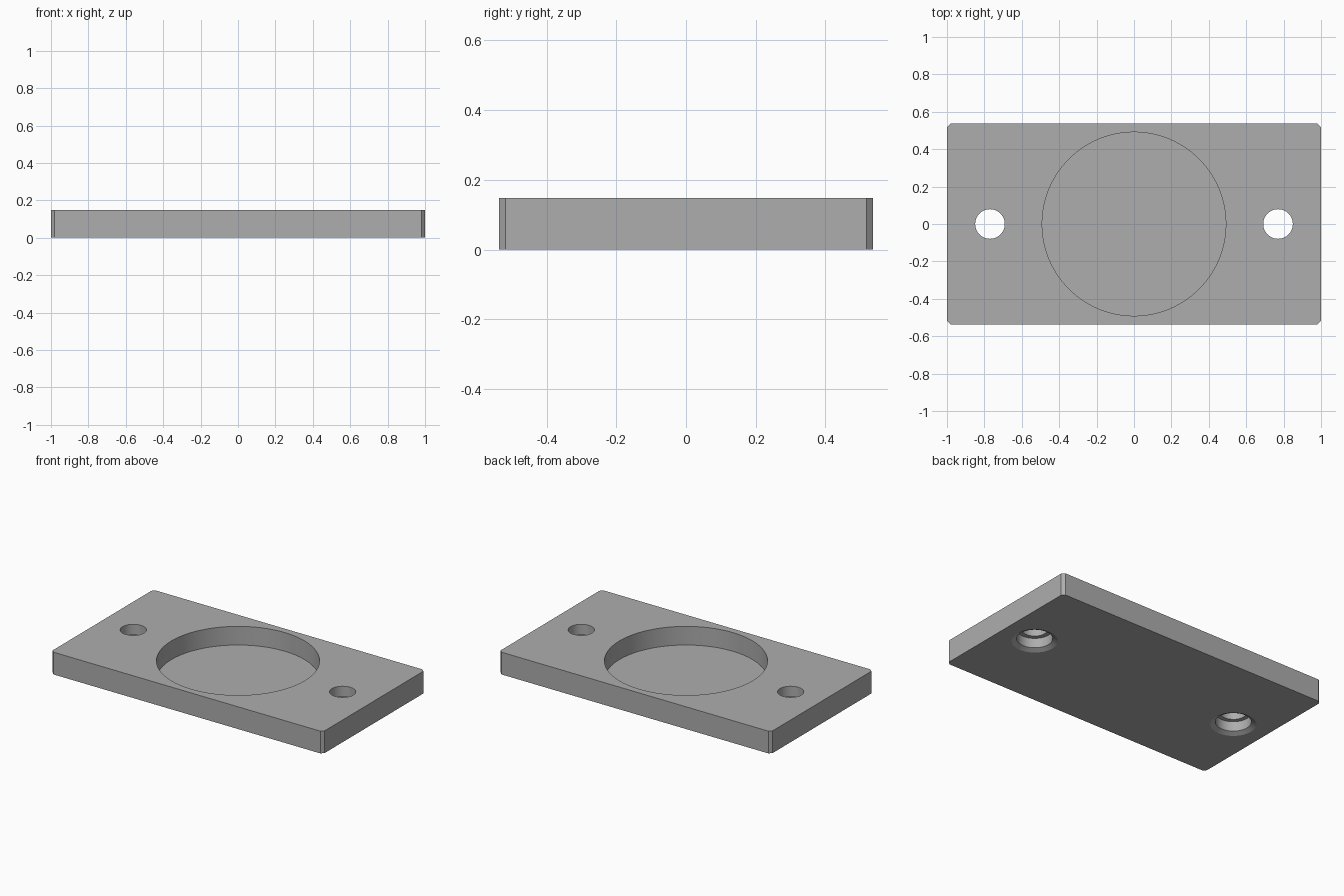
import bpy, bmesh, math

if "Cube" in bpy.data.objects:
    bpy.data.objects.remove(bpy.data.objects["Cube"])

L, W, H, C = 1.0, 0.537, 0.148, 0.019     # half length, half width, height, corner cut

grey = bpy.data.materials.new("plain grey")
grey.diffuse_color = (0.42, 0.42, 0.42, 1)
grey.use_nodes = True
grey.node_tree.nodes["Principled BSDF"].inputs["Base Color"].default_value = grey.diffuse_color


def finish(name, bm):
    """Turn a bmesh into a named grey object."""
    bmesh.ops.recalc_face_normals(bm, faces=bm.faces)
    me = bpy.data.meshes.new(name)
    bm.to_mesh(me)
    bm.free()
    me.materials.append(grey)
    ob = bpy.data.objects.new(name, me)
    bpy.context.collection.objects.link(ob)
    return ob


def turned(name, profile, x=0, n=96):
    """Closed solid turned about a vertical axis from (radius, z) pairs."""
    bm = bmesh.new()
    rings = [[bm.verts.new((x + r * math.cos(2 * math.pi * i / n),
                            r * math.sin(2 * math.pi * i / n), z))
              for i in range(n)] for r, z in profile]
    for a, b in zip(rings, rings[1:]):
        for i in range(n):
            j = (i + 1) % n
            bm.faces.new((a[i], a[j], b[j], b[i]))
    bm.faces.new(rings[0])
    bm.faces.new(rings[-1])
    return finish(name, bm)


# Plate with cut corners
bm = bmesh.new()
outline = [(L, W - C), (L - C, W), (C - L, W), (-L, W - C),
           (-L, C - W), (C - L, -W), (L - C, -W), (L, C - W)]
base = bm.faces.new([bm.verts.new((x, y, 0)) for x, y in outline])
top = bmesh.ops.extrude_face_region(bm, geom=[base])
bmesh.ops.translate(bm, vec=(0, 0, H),
                    verts=[v for v in top["geom"] if isinstance(v, bmesh.types.BMVert)])
plate = finish("plate", bm)

# Round pocket, and stepped screw holes with a flared mouth underneath
hole = [(0.137, -0.02), (0.137, 0), (0.107, 0.016), (0.107, 0.08),
        (0.079, 0.08), (0.079, H + 0.05)]
cutters = [turned("pocket_cutter", [(0.491, 0.024), (0.491, H + 0.05)], n=128)]
cutters += [turned("hole_cutter", hole, x, 64) for x in (-0.77, 0.77)]
for c in cutters:
    mod = plate.modifiers.new("cut", 'BOOLEAN')
    mod.operation, mod.solver, mod.object = 'DIFFERENCE', 'EXACT', c

# Apply the cuts, remove the cutters and smooth the round walls
bpy.context.view_layer.objects.active = plate
plate.select_set(True)
for mod in list(plate.modifiers):
    bpy.ops.object.modifier_apply(modifier=mod.name)
for c in cutters:
    bpy.data.objects.remove(c)
bpy.ops.object.shade_smooth_by_angle(angle=math.radians(20))
